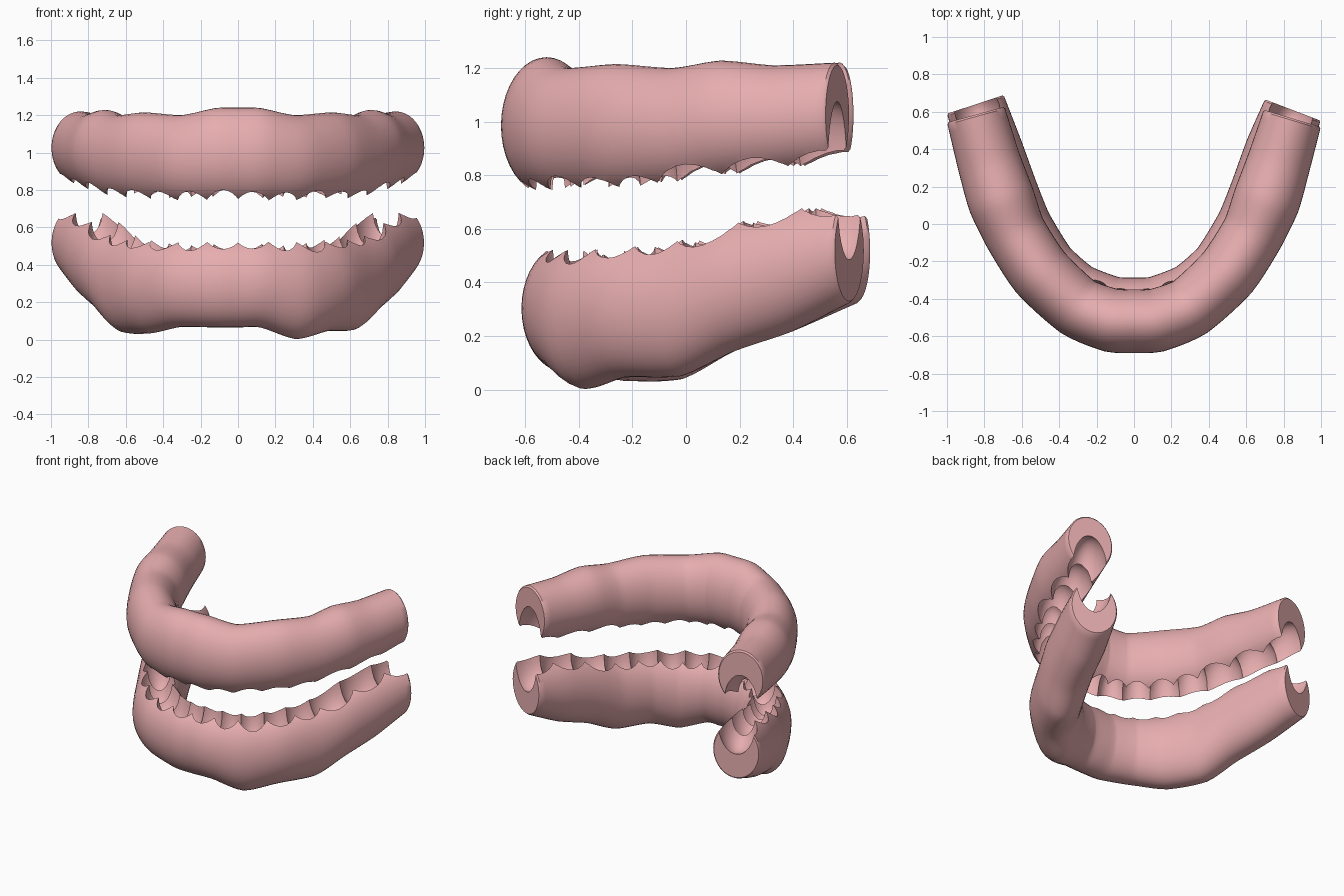
import bpy, bmesh, math, random
from mathutils import Vector, Matrix

if "Cube" in bpy.data.objects:
    bpy.data.objects.remove(bpy.data.objects["Cube"])

random.seed(4)
SIDES = 40

# Half-arch stations: centre x, centre y, half width, bottom z, top z
UPPER = [(0, -.52, .170, .73, 1.24), (.12, -.515, .170, .73, 1.238), (.30, -.445, .165, .73, 1.20),
         (.50, -.26, .168, .735, 1.215), (.635, -.05, .168, .75, 1.20), (.71, .13, .18, .775, 1.228),
         (.775, .33, .17, .80, 1.21), (.843, .555, .160, .83, 1.22)]
LOWER = [(0, -.45, .163, .065, .54), (.12, -.445, .165, .065, .54), (.31, -.375, .168, .002, .54),
         (.47, -.235, .168, .045, .55), (.60, -.02, .165, .05, .575), (.685, .17, .172, .14, .635),
         (.765, .39, .172, .215, .69), (.845, .60, .160, .32, .715)]
# Height changes of the underside on the left half only
LOWER_LEFT = {2: .065, 3: -.012, 4: -.012}
# Tooth widths from the midline to the back molar
TEETH = [.135, .13, .15, .155, .16, .21, .23, .23]


def catmull(pts, per=6):
    """Samples through the stations, between smooth and straight."""
    ext = [2 * pts[0] - pts[1]] + pts + [2 * pts[-1] - pts[-2]]
    out = []
    for i in range(1, len(ext) - 2):
        a, b, c, d = ext[i - 1:i + 3]
        for k in range(per):
            t = k / per
            smooth = .5 * (2 * b + (c - a) * t + (2 * a - 5 * b + 4 * c - d) * t * t
                           + (3 * b - a - 3 * c + d) * t ** 3)
            out.append(smooth * .6 + b.lerp(c, t) * .4)
    return out + [pts[-1].copy()]


def arch_path(half, left_extra, left_dz):
    left = [Vector((-s[0],) + s[1:]) for s in half]
    for i, dz in left_dz.items():
        left[i][3] += dz
    left[-1][1] += left_extra
    return catmull(left[:0:-1] + [Vector(s) for s in half])


def tangent(path, i):
    a, b = path[max(i - 1, 0)], path[min(i + 1, len(path) - 1)]
    return Vector((b[0] - a[0], b[1] - a[1], 0)).normalized()


def new_object(name, bm):
    bmesh.ops.recalc_face_normals(bm, faces=bm.faces)
    me = bpy.data.meshes.new(name)
    bm.to_mesh(me)
    bm.free()
    ob = bpy.data.objects.new(name, me)
    bpy.context.collection.objects.link(ob)
    return ob


def gum_tube(name, path):
    bm = bmesh.new()
    last = len(path) - 1
    # softened rim at both ends: (station, size, push along path)
    rings = [(0, .95, -.01)] + [(i, 1, 0) for i in range(last + 1)] + [(last, .95, .01)]
    loops = []
    for i, size, push in rings:
        x, y, hw, zb, zt = path[i]
        t = tangent(path, i)
        n = Vector((t.y, -t.x, 0))
        c = Vector((x, y, (zb + zt) / 2)) + t * push
        loop = []
        for k in range(SIDES):
            a = 2 * math.pi * k / SIDES
            loop.append(bm.verts.new(c + n * hw * size * math.cos(a)
                                     + Vector((0, 0, (zt - zb) / 2 * size * math.sin(a)))))
        loops.append(loop)
    for p, q in zip(loops, loops[1:]):
        for k in range(SIDES):
            j = (k + 1) % SIDES
            bm.faces.new((p[k], p[j], q[j], q[k]))
    bm.faces.new(loops[0])
    bm.faces.new(loops[-1])
    return new_object(name, bm)


def tooth_cutters(name, path, up):
    """Rounded tooth roots standing along the biting edge of the arch."""
    bm = bmesh.new()
    mid = len(path) // 2
    for side in (1, -1):
        pts = list(range(mid, len(path)) if side == 1 else range(mid, -1, -1))
        lens = [0]
        for p, q in zip(pts, pts[1:]):
            lens.append(lens[-1] + (path[q].xy - path[p].xy).length)
        scale = lens[-1] / (sum(TEETH) - TEETH[-1] * .4)
        s = 0
        for number, w in enumerate(TEETH):
            w *= scale
            at = min(s + w / 2, lens[-1])
            s += w
            k = max(j for j in range(len(lens) - 1) if lens[j] <= at)
            f = (at - lens[k]) / (lens[k + 1] - lens[k])
            x, y, hw, zb, zt = path[pts[k]].lerp(path[pts[k + 1]], f)
            t = tangent(path, pts[k])
            n = Vector((t.y, -t.x, 0))
            rot = Matrix((t, n, Vector((0, 0, 1)))).transposed().to_4x4()
            wide = (.76 if number > 4 else .69) + random.uniform(-.04, .04)
            size = Matrix.Diagonal((w * random.uniform(.62, .68), hw * wide,
                                    random.uniform(.22, .26), 1))
            pos = Vector((x, y, zt if up else zb))
            bmesh.ops.create_uvsphere(bm, u_segments=24, v_segments=16, radius=1,
                                      matrix=Matrix.Translation(pos) @ rot @ size)
    return new_object(name, bm)


gum = bpy.data.materials.new("gum_pink")
gum.diffuse_color = (.80, .42, .43, 1)
gum.use_nodes = True
gum.node_tree.nodes["Principled BSDF"].inputs["Base Color"].default_value = gum.diffuse_color

for label, half, up, extra, dz in (("upper_gum", UPPER, False, .02, {}),
                                   ("lower_gum", LOWER, True, .03, LOWER_LEFT)):
    path = arch_path(half, extra, dz)
    ob = gum_tube(label, path)
    cutter = tooth_cutters(label + "_sockets", path, up)
    cutter.hide_render = True
    # carve the tooth sockets
    mod = ob.modifiers.new("sockets", 'BOOLEAN')
    mod.operation = 'DIFFERENCE'
    mod.solver = 'EXACT'
    mod.use_self = True
    mod.object = cutter
    bpy.ops.object.select_all(action='DESELECT')
    bpy.context.view_layer.objects.active = ob
    ob.select_set(True)
    bpy.ops.object.modifier_apply(modifier=mod.name)
    bpy.data.objects.remove(cutter)
    ob.data.materials.clear()
    ob.data.materials.append(gum)
    bpy.ops.object.shade_smooth_by_angle(angle=math.radians(40))
